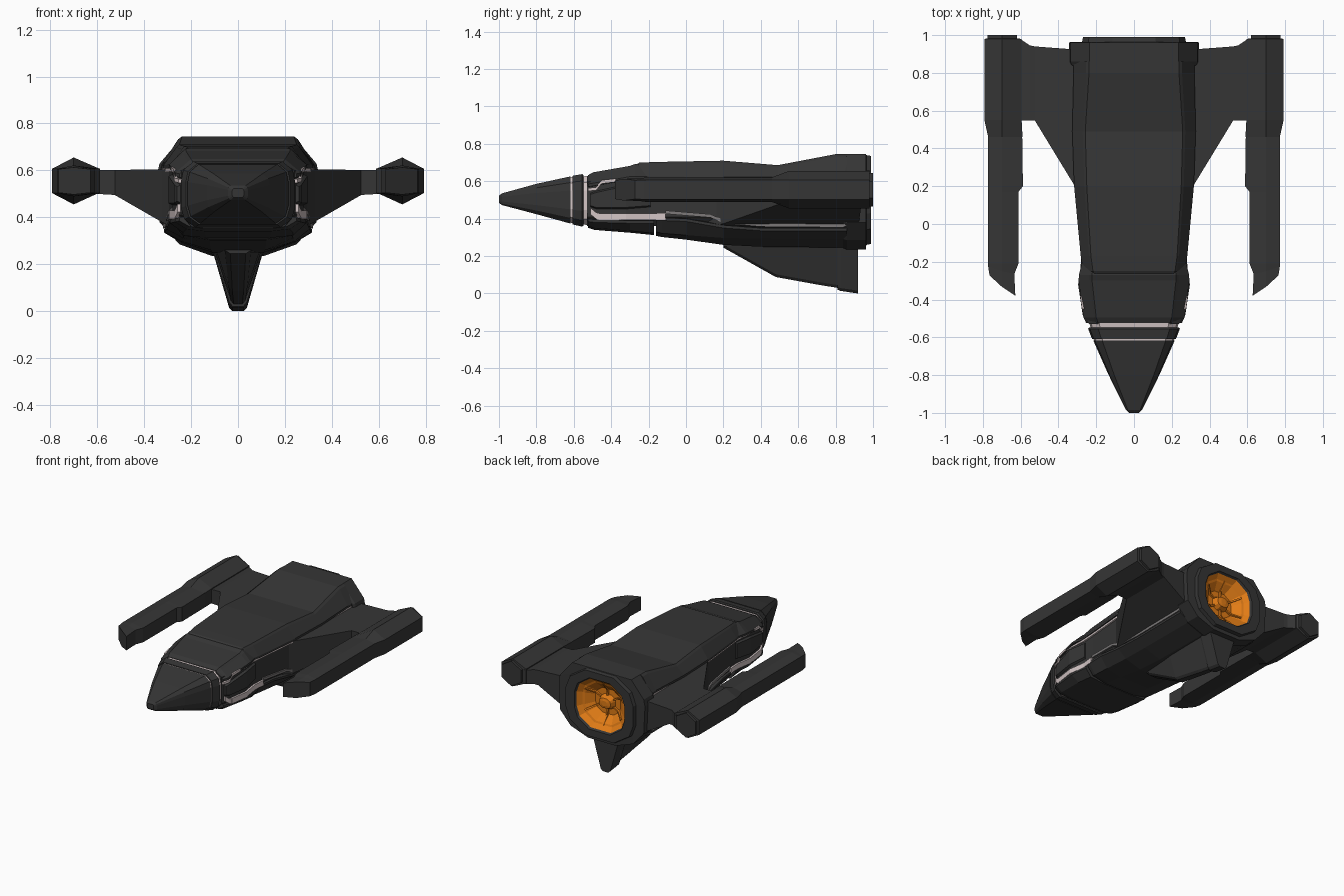
import bpy, bmesh, math


def material(name, r, g, b):
    m = bpy.data.materials.new(name)
    m.diffuse_color = (r, g, b, 1)
    return m


DARK = material("dark_hull", 0.036, 0.036, 0.036)
LIGHT = material("pale_strip", 0.65, 0.56, 0.56)
GREY = material("grey_strip", 0.2, 0.19, 0.19)
ORANGE = material("engine_glow", 0.75, 0.2, 0.008)


def loft(name, rings, mat=DARK, mirror=False, cap_start=True, cap_end=True):
    """Skin a list of equal-length rings of 3D points."""
    bm = bmesh.new()
    vs = [[bm.verts.new(p) for p in ring] for ring in rings]
    n = len(rings[0])
    for a, b in zip(vs, vs[1:]):
        for i in range(n):
            j = (i + 1) % n
            bm.faces.new((a[i], a[j], b[j], b[i]))
    if cap_start:
        bm.faces.new(vs[0])
    if cap_end:
        bm.faces.new(vs[-1])
    bmesh.ops.recalc_face_normals(bm, faces=bm.faces)
    me = bpy.data.meshes.new(name)
    bm.to_mesh(me)
    bm.free()
    me.materials.append(mat)
    ob = bpy.data.objects.new(name, me)
    bpy.context.collection.objects.link(ob)
    if mirror:
        ob.modifiers.new("mirror", "MIRROR").use_mirror_merge = False
    return ob


def sym(y, half):
    """Full ring at y from right-hand (x, z) points listed top to bottom."""
    return [(x, y, z) for x, z in half] + [(-x, y, z) for x, z in reversed(half)]


def interp(table, y):
    for (y0, a), (y1, b) in zip(table, table[1:]):
        if y <= y1:
            return a + (b - a) * max(0, (y - y0) / (y1 - y0))
    return table[-1][1]


# Nose cone, nose band and the pale joints between them
def nose_ring(y, w, zt, zb):
    h = zt - zb
    return sym(y, [(w * .78, zt), (w * .96, zt - h * .13), (w, zt - h * .3),
                   (w, zb + h * .3), (w * .94, zb + h * .12), (w * .75, zb)])


loft("nose_cone", [nose_ring(*r) for r in (
    (-1, .025, .522, .485), (-.985, .042, .535, .473),
    (-.8, .134, .586, .424), (-.618, .215, .626, .374))])
loft("nose_joint", [nose_ring(-.62, .211, .622, .379), nose_ring(-.6, .216, .624, .376)], LIGHT)
loft("nose_band", [nose_ring(-.608, .222, .629, .37), nose_ring(-.555, .243, .638, .357),
                   nose_ring(-.548, .236, .632, .363)])
loft("neck_joint", [nose_ring(-.56, .228, .625, .37), nose_ring(-.515, .238, .63, .365)], LIGHT)

# Central hull core behind the shells
CORE = [(-.53, .238), (-.48, .257), (-.32, .28), (-.2, .262), (-.1, .27), (.2, .297), (.86, .31)]
loft("hull_core", [sym(y, [(w - .04, .625), (w, .6), (w, .41), (w - .04, .36)]) for y, w in CORE])

# Raised side panels of the neck
loft("neck_side_panel", [[(x - .04, y, zt), (x, y, zt - .02), (x, y, zb + .02), (x - .04, y, zb)]
     for y, x, zt, zb in ((-.51, .26, .55, .45), (-.48, .272, .56, .44),
                          (-.32, .296, .595, .44), (-.19, .275, .595, .45))], mirror=True)


# Upper shells: canopy and main back
def upper(y, wt, zt, w, zs):
    return sym(y, [(wt, zt), (wt + (w - wt) * .2, zt - .012), (w, zs + .015), (w, zs),
                   (w - .06, zs - .005)])


loft("canopy", [upper(*r) for r in (
    (-.525, .19, .632, .25, .57), (-.495, .2, .648, .268, .575),
    (-.3, .222, .682, .293, .61), (-.27, .222, .693, .292, .61), (-.19, .215, .685, .272, .61))])
loft("upper_shell", [upper(*r) for r in (
    (-.265, .21, .69, .262, .62), (-.25, .217, .699, .268, .615), (-.17, .228, .703, .282, .61),
    (.2, .25, .71, .317, .608), (.49, .258, .686, .327, .608),
    (.8, .238, .745, .32, .615), (.86, .238, .745, .322, .615))])


# Lower shells: chin and belly
def lower(y, w, zs, wm, zm, wb, zb):
    return sym(y, [(w - .06, zs + .005), (w, zs), (w, zs - .015), (wm, zm), (wb, zb)])


loft("chin_shell", [lower(*r) for r in (
    (-.525, .25, .4, .21, .362, .14, .352), (-.49, .268, .395, .22, .35, .14, .34),
    (-.3, .29, .39, .235, .335, .14, .325), (-.17, .278, .39, .235, .322, .13, .312))])
loft("belly_shell", [lower(*r) for r in (
    (-.16, .272, .405, .225, .33, .12, .308), (-.13, .28, .405, .23, .322, .12, .302),
    (0, .29, .4, .235, .312, .12, .288), (.2, .305, .365, .24, .297, .115, .26),
    (.4, .312, .35, .24, .293, .11, .25), (.86, .315, .35, .24, .29, .11, .245))])


# Seam strips that follow the hull sides
def strip(name, path, width, mat, out):
    rings = []
    for y, z in path:
        x = interp(CORE, y)
        rings.append([(x - .03, y, z - width / 2), (x + out, y, z - width / 2),
                      (x + out, y, z + width / 2), (x - .03, y, z + width / 2)])
    loft(name, rings, mat, mirror=True)


strip("upper_seam_front", [(-.525, .555), (-.48, .56), (-.45, .598), (-.38, .606)], .016, LIGHT, .014)
strip("upper_seam", [(-.38, .604), (-.2, .604), (-.1, .602), (.2, .6), (.86, .603)], .014, LIGHT, .012)
strip("lower_light_front", [(-.51, .44), (-.48, .415), (-.46, .41)], .035, LIGHT, .012)
strip("lower_light", [(-.46, .41), (-.32, .41), (-.2, .41), (-.11, .412)], .036, LIGHT, .013)
strip("lower_seam", [(-.11, .435), (.13, .415), (.2, .385), (.4, .366), (.84, .362), (.92, .4)],
      .018, GREY, .01)


# Engine collar, rear ring and opening as one stepped skin
def engine_ring(y, sx, sz):
    half = [(.42, 1), (.88, .66), (1, .3), (1, -.3), (.88, -.66), (.42, -1)]
    return sym(y, [(x * sx, .5 + z * sz) for x, z in half])


def collar_ring(y, k):
    half = [(.236, .745), (.335, .628), (.345, .58), (.335, .38), (.25, .285), (.11, .235)]
    return sym(y, [(x * k, .5 + (z - .5) * k) for x, z in half])


loft("engine_collar", [collar_ring(.84, .97), collar_ring(.86, 1), collar_ring(.962, 1),
                       engine_ring(.964, .275, .24), engine_ring(.99, .27, .235),
                       engine_ring(.99, .2, .185), engine_ring(.97, .19, .175)], cap_end=False)
loft("engine_bowl", [engine_ring(.975, .192, .177), engine_ring(.945, .165, .15),
                     engine_ring(.94, .15, .138), engine_ring(.89, .1, .09)],
     ORANGE, cap_start=False)
loft("engine_hub", [engine_ring(.89, .06, .05), engine_ring(.93, .045, .035),
                    engine_ring(.935, .02, .018)], ORANGE)

# Radial ribs in the engine bowl
for i in range(6):
    a = math.radians(30 + 60 * i)
    ca, sa = math.cos(a), math.sin(a)
    loft("engine_rib_%d" % i, [[(ca * r - sa * t, y, .5 + (sa * r + ca * t) * .92)
         for y, t in ((y0, -.006), (y0, .006), (y1, .006), (y1, -.006))]
         for r, y0, y1 in ((.03, .89, .9), (.1, .885, .905), (.165, .94, .955))], ORANGE)

# Wings joining the hull to the pods
loft("wing", [[(x, yf, zt), (x, yr, zt), (x, yr, zb), (x, yf, zb)] for x, yf, yr, zt, zb in (
    (.27, .12, .92, .608, .35), (.325, .22, .925, .604, .38), (.525, .548, .94, .602, .495),
    (.55, .548, .945, .602, .497), (.61, .548, .985, .6, .5))], mirror=True)


# Side pods: thick rear engine, slim barrel and slanted tip
def pod(xi, xo, side, peak, ys):
    xc = .7
    pts = [(xo, .555 - side), (xo, .555 + side), (xc, .555 + peak),
           (xi, .555 + side), (xi, .555 - side), (xc, .555 - peak)]
    y_out, y_mid, y_in = ys
    yy = (y_out, y_out, y_mid, y_in, y_in, y_mid)
    return [(x, y, z) for (x, z), y in zip(pts, yy)]


loft("side_pod", [pod(*r[:4], (r[4],) * 3) for r in (
    (.62, .775, .045, .09, 1), (.62, .775, .045, .09, .982), (.595, .792, .052, .1, .98),
    (.595, .792, .052, .1, .55))] + [pod(.59, .772, .052, .066, (.46,) * 3)], mirror=True)
loft("pod_barrel", [pod(.592, .772, .052, .066, (.48,) * 3), pod(.588, .772, .052, .066, (.2,) * 3),
                    pod(.612, .772, .052, .066, (.17,) * 3), pod(.612, .772, .052, .066, (-.21,) * 3),
                    pod(.634, .772, .052, .06, (-.225, -.25, -.265)),
                    pod(.628, .765, .05, .058, (-.272, -.332, -.38))], mirror=True)


# Ventral fin with a rear cuff
def fin_ring(y, wr, wt, zb):
    return sym(y, [(wr, .275), (wr * .9, .25), (wt, zb + .015), (wt * .6, zb)])


loft("ventral_fin", [fin_ring(*r) for r in (
    (.2, .06, .055, .245), (.48, .1, .04, .088), (.7, .108, .034, .048), (.83, .11, .03, .027))])
loft("fin_cuff", [fin_ring(*r) for r in (
    (.81, .112, .036, .02), (.825, .118, .04, .014), (.92, .118, .038, 0))])
